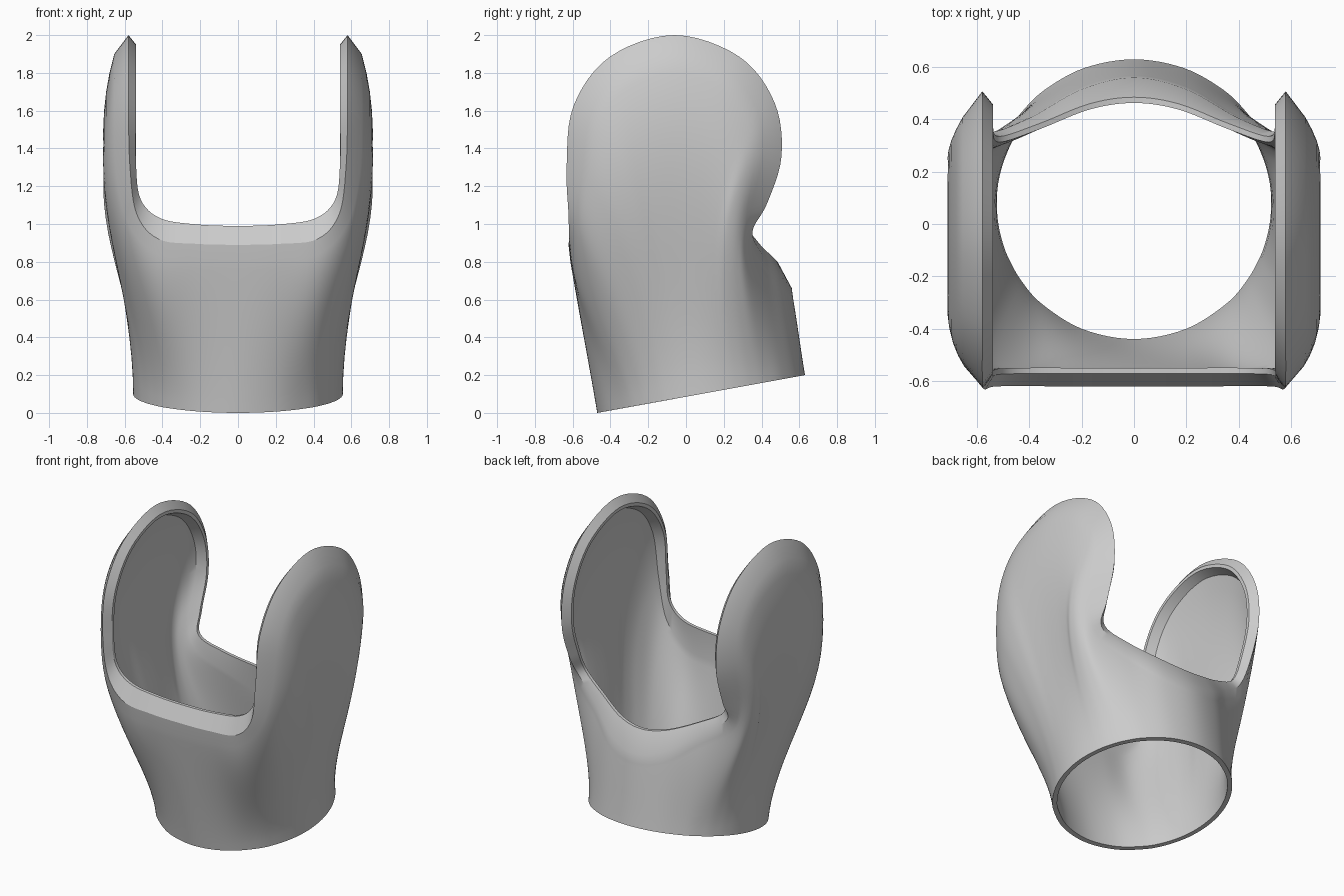
import bpy, bmesh, math
from mathutils import Vector as V

if "Cube" in bpy.data.objects:
    bpy.data.objects.remove(bpy.data.objects["Cube"])

AXIS = V((0, -0.165, 0.986))        # lean of the tube
DOME = V((0.95, -0.10, 0.90))       # pulls the ear walls outward
EAR_Y, EAR_Z = -0.06, 1.43          # centre of the round ear


def ring(deg, inset=0.0):
    """Point on the tilted bottom opening, 0 = front, 90 = right."""
    a = math.radians(deg)
    c = -math.cos(a)
    return V(((0.555 - inset) * math.sin(a), 0.08 + (0.55 - inset) * c, 0.10 + (0.10 - inset * 0.18) * c))


def column(deg, w, outer, shoulder, lip, ear=None):
    """All guide points of one wall column, from outer bottom to inner bottom."""
    s, t, l = V(shoulder), V(outer), V(lip)
    a = math.radians(90 if w >= 0.4 else deg)
    inward = V((-math.sin(a), math.cos(a), 0))
    step = V((0, 0.022 if l.y < 0 else -0.022, 0))
    if ear is not None:
        step = V((0, -math.cos(ear), -math.sin(ear))) * 0.022
    b, bi = ring(deg), ring(deg, 0.03)
    k = (s - b).length * 0.33
    p1, p1i = b + AXIS * k, bi + AXIS * k
    p2 = (s - AXIS * k * (1 - w / 0.6)).lerp(DOME, w)
    off = inward * (0.055 if w >= 0.3 else 0.06)
    return [b, p1, p2, s, t, l, l + step, s + off, p2 + off, p1i, bi]


def ear_column(deg, phi):
    """Column that ends on the round edge of the ear."""
    f = math.radians(phi)

    def on(x, r):
        return (x, EAR_Y + r * math.cos(f), EAR_Z + r * math.sin(f))
    return column(deg, 0.6, on(0.58, 0.57), on(0.655, 0.47), on(0.54, 0.52), f)


# Front rim, rising into the ear
keys = [
    column(0, 0, (0, -.622, .89), (0, -.612, .80), (0, -.572, .99)),
    column(22, 0, (.22, -.622, .895), (.22, -.612, .81), (.22, -.572, .998)),
    column(42, 0, (.42, -.62, .92), (.43, -.607, .84), (.41, -.572, 1.03)),
    column(55, .15, (.535, -.622, 1.05), (.58, -.585, 1.0), (.515, -.575, 1.13)),
    column(66, .4, (.572, -.632, 1.30), (.645, -.55, 1.27), (.54, -.58, 1.32)),
]
# Round ear
keys += [ear_column(d, p) for d, p in
         ((74, 160), (82, 127), (90, 90), (97, 53), (104, 22), (111, -7))]
# Neck behind the ear, falling to the low back rim
keys += [
    column(119, .35, (.575, .43, 1.11), (.64, .345, 1.09), (.54, .385, 1.13)),
    column(129, .15, (.555, .352, .96), (.575, .335, .90), (.515, .335, .99)),
    column(142, 0, (.40, .405, .84), (.39, .415, .77), (.36, .385, .90)),
    column(160, 0, (.20, .515, .71), (.20, .525, .64), (.17, .46, .825)),
    column(180, 0, (0, .56, .66), (0, .568, .60), (0, .485, .80)),
]
# Mirror to the left side, giving a closed loop of guide columns
keys += [[V((-p.x, p.y, p.z)) for p in col] for col in reversed(keys[1:-1])]


def catmull(p0, p1, p2, p3, t):
    return 0.5 * (2 * p1 + (p2 - p0) * t + (2 * p0 - 5 * p1 + 4 * p2 - p3) * t * t
                  + (3 * p1 - p0 - 3 * p2 + p3) * t ** 3)


def bezier(p, n):
    return [p[0] * (1 - t) ** 3 + p[1] * 3 * t * (1 - t) ** 2
            + p[2] * 3 * t * t * (1 - t) + p[3] * t ** 3
            for t in (i / n for i in range(n + 1))]


# Sweep the closed wall section around the loop
SUB, ROWS = 6, 18
bm = bmesh.new()
cols = []
n = len(keys)
for i in range(n):
    near = [keys[(i + o) % n] for o in (-1, 0, 1, 2)]
    for j in range(SUB):
        g = [catmull(*pts, j / SUB) for pts in zip(*near)]
        section = bezier(g[0:4], ROWS) + [g[4], g[5], g[6]] + bezier(g[7:11], ROWS)
        cols.append([bm.verts.new(p) for p in section])
for i, c in enumerate(cols):
    d = cols[(i + 1) % len(cols)]
    for j in range(len(c)):
        m = (j + 1) % len(c)
        bm.faces.new((c[j], d[j], d[m], c[m]))
bmesh.ops.recalc_face_normals(bm, faces=bm.faces)

mesh = bpy.data.meshes.new("eared_cuff")
bm.to_mesh(mesh)
bm.free()
cuff = bpy.data.objects.new("eared_cuff", mesh)
bpy.context.collection.objects.link(cuff)

grey = bpy.data.materials.new("plain_grey")
grey.diffuse_color = (0.6, 0.6, 0.6, 1)
grey.use_nodes = True
grey.node_tree.nodes["Principled BSDF"].inputs["Base Color"].default_value = grey.diffuse_color
mesh.materials.append(grey)

bpy.context.view_layer.objects.active = cuff
cuff.select_set(True)
bpy.ops.object.shade_smooth_by_angle(angle=math.radians(30))
